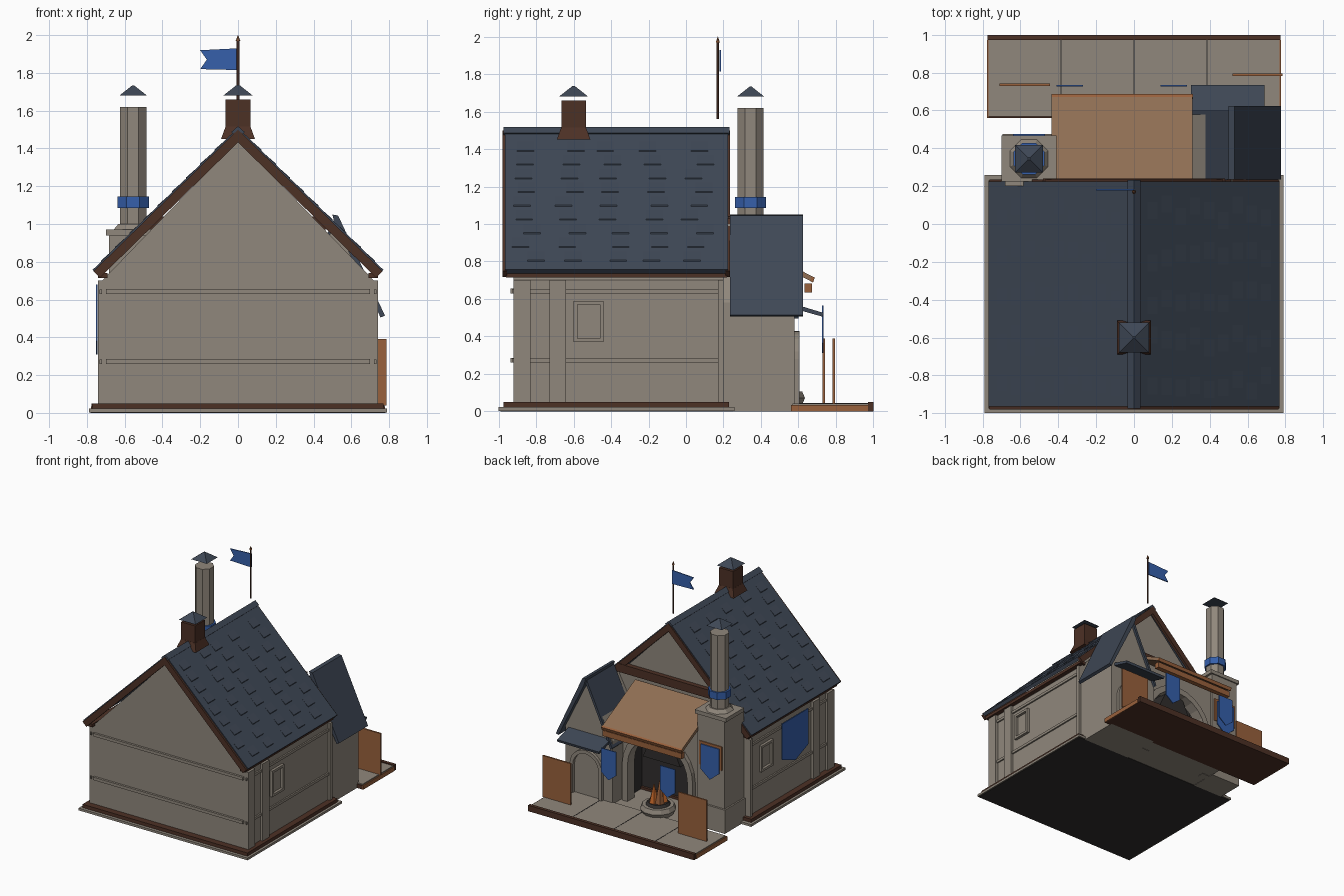
import bpy, bmesh, math, random
from mathutils import Matrix

if "Cube" in bpy.data.objects:
    bpy.data.objects.remove(bpy.data.objects["Cube"])
random.seed(4)


def material(name, r, g, b):
    m = bpy.data.materials.new(name)
    lin = [((c + 0.055) / 1.055) ** 2.4 for c in (r, g, b)]
    m.diffuse_color = (*lin, 1)
    m.use_nodes = True
    m.node_tree.nodes["Principled BSDF"].inputs["Base Color"].default_value = m.diffuse_color
    return m


STONE = material("stone", .565, .53, .485)
SLATE = material("slate", .245, .28, .335)
DARKWOOD = material("dark_wood", .30, .19, .145)
WOOD = material("warm_wood", .60, .38, .235)
CANOPY = material("canopy_wood", .56, .43, .325)
BLUE = material("blue_cloth", .21, .375, .67)
SOOT = material("soot", .19, .18, .175)
FLAME = material("flame", .80, .42, .17)


def finish(name, bm, mat):
    bmesh.ops.recalc_face_normals(bm, faces=bm.faces)
    me = bpy.data.meshes.new(name)
    bm.to_mesh(me)
    bm.free()
    me.materials.append(mat)
    ob = bpy.data.objects.new(name, me)
    bpy.context.collection.objects.link(ob)
    return ob


def prism(name, pts, axis, a, b, mat):
    """Extrude a 2D outline along an axis from a to b."""
    place = {"x": lambda p, d: (d, p[0], p[1]),
             "y": lambda p, d: (p[0], d, p[1]),
             "z": lambda p, d: (p[0], p[1], d)}[axis]
    bm = bmesh.new()
    lo = [bm.verts.new(place(p, a)) for p in pts]
    hi = [bm.verts.new(place(p, b)) for p in pts]
    bm.faces.new(lo)
    bm.faces.new(hi[::-1])
    for i in range(len(pts)):
        j = (i + 1) % len(pts)
        bm.faces.new((lo[i], lo[j], hi[j], hi[i]))
    return finish(name, bm, mat)


def box(name, x0, x1, y0, y1, z0, z1, mat):
    return prism(name, [(x0, y0), (x1, y0), (x1, y1), (x0, y1)], "z", z0, z1, mat)


def cone(name, x, y, z0, z1, r0, r1, n, mat):
    bm = bmesh.new()
    bmesh.ops.create_cone(bm, cap_ends=True, segments=n, radius1=r0, radius2=r1, depth=z1 - z0)
    bmesh.ops.transform(bm, verts=bm.verts, matrix=Matrix.Translation((x, y, (z0 + z1) / 2))
                        @ Matrix.Rotation(math.pi / n, 4, "Z"))
    return finish(name, bm, mat)


def chevron(cx, half, eave, apex, t):
    """Inverted V outline with vertical thickness t."""
    return [(cx - half, eave), (cx, apex), (cx + half, eave), (cx + half - t * .5, eave - t * .5),
            (cx, apex - t), (cx - half + t * .5, eave - t * .5)]


def arch(cx, r, spring, n=12):
    return [(cx + r * math.cos(math.pi * i / n), spring + r * math.sin(math.pi * i / n))
            for i in range(n + 1)]


def arch_band(cx, r0, r1, spring, base):
    return ([(cx + r1, base)] + arch(cx, r1, spring) + [(cx - r1, base), (cx - r0, base)]
            + arch(cx, r0, spring)[::-1] + [(cx + r0, base)])


def banner(x0, x1, top, side, tip):
    return [(x0, top), (x1, top), (x1, side), ((x0 + x1) / 2, tip), (x0, side)]


S2 = math.sqrt(2)

# Foundation
box("ground_plate", -.78, .78, -.99, .25, 0, .004, SOOT)
box("foundation", -.79, .79, -1, .26, .003, .022, STONE)
box("sill", -.77, .77, -.975, .23, .022, .05, DARKWOOD)

# Main house body with gables
prism("house_walls", [(-.72, .02), (.72, .02), (.72, .70), (0, 1.445), (-.72, .70)],
      "y", -.92, .20, STONE)

# Wall rails, posts and windows
for z in (.26, .63):
    box("front_rail", -.70, .70, -.938, -.92, z, z + .025, STONE)
    for s in (-1, 1):
        box("side_rail", min(s * .72, s * .732), max(s * .72, s * .732), -.93, .19, z, z + .022, STONE)
for s in (-1, 1):
    a, b = sorted((s * .71, s * .742))
    for y0, y1 in ((-.92, -.83), (-.73, -.64), (.17, .20)):
        box("wall_post", a, b, y0, y1, .05, .70, STONE)
    yc = -.52 if s > 0 else -.03
    y0, y1, z0, z1 = yc - .08, yc + .08, .37, .59
    for n, q in (("window_left", (y0, y0 + .02, z0, z1)), ("window_right", (y1 - .02, y1, z0, z1)),
                 ("window_sill", (y0, y1, z0, z0 + .02)), ("window_head", (y0, y1, z1 - .02, z1))):
        box(n, a, b, *q, STONE)
    box("eave_board", min(s * .69, s * .74), max(s * .69, s * .74), -.96, .22, .715, .74, DARKWOOD)

# Main roof, barge boards, ridge
prism("main_roof", chevron(0, .77, .757, 1.51, .04), "y", -.965, .225, SLATE)
for y in (-.98, .212):
    prism("barge_board", chevron(0, .765, .75, 1.50, .068), "y", y, y + .024, DARKWOOD)
prism("ridge_cap", chevron(0, .035, 1.487, 1.518, .03), "y", -.975, .232, SLATE)
box("tie_beam", -.48, .48, .195, .24, .97, 1.04, DARKWOOD)

# Raised slates scattered in courses on both slopes
for s in (-1, 1):
    for row in range(9):
        x = .07 + row * .075
        z = 1.51 - x * .978
        for k in range(5):
            y = -.93 + k * .225 + random.uniform(0, .09)
            prism("roof_slate", [(s * x, z), (s * (x + .055), z - .054 + .006),
                                 (s * (x + .055), z - .06)], "y", y, y + .09, SLATE)

# Ridge chimney
cone("ridge_chimney_base", 0, -.6, 1.45, 1.515, .09 * S2, .066 * S2, 4, DARKWOOD)
cone("ridge_chimney", 0, -.6, 1.5, 1.66, .065 * S2, .065 * S2, 4, DARKWOOD)
cone("ridge_chimney_cap", 0, -.6, 1.68, 1.737, .078 * S2, .008, 4, SLATE)

# Flag
cone("flag_pole", 0, .17, 1.56, 1.985, .008, .008, 6, DARKWOOD)
cone("pole_tip", 0, .17, 1.97, 2.0, .012, .001, 6, WOOD)
prism("flag", [(0, 1.93), (-.2, 1.92), (-.165, 1.87), (-.2, 1.82), (0, 1.815)],
      "y", .178, .186, BLUE)

# Forge chimney
CX, CY = -.555, .345
box("chimney_plinth", -.695, -.415, .2, .475, 0, .2, STONE)
box("chimney_stack", -.682, -.428, .2, .458, .2, .94, STONE)
box("chimney_ledge", -.70, -.41, .225, .468, .94, .972, STONE)
cone("chimney_shoulder", CX, CY, .972, 1.0, .11, .085, 8, STONE)
cone("chimney_shaft", CX, CY, .99, 1.62, .075, .075, 8, STONE)
cone("chimney_band", CX, CY, 1.085, 1.145, .09, .09, 8, BLUE)
cone("chimney_cap", CX, CY, 1.68, 1.733, .073 * S2, .008, 4, SLATE)
box("banner_board", -.66, -.45, .455, .466, .52, .72, WOOD)
prism("chimney_banner", banner(-.64, -.47, .70, .49, .42), "y", .468, .476, BLUE)
prism("side_banner", banner(-.56, -.21, .68, .38, .31), "x", -.752, -.744, BLUE)

# Rear wing with steep gable
WX = .515
prism("wing_walls", [(.28, 0), (.72, 0), (.72, .58), (WX, 1.0), (.28, .56)], "y", .18, .58, STONE)
prism("wing_roof_left", [(WX, 1.04), (.27, .51), (.285, .495), (WX, .99)], "y", .235, .60, SLATE)
prism("wing_roof_right", [(WX - .015, 1.05), (WX + .015, 1.045), (.778, .515), (.755, .505), (WX, .99)],
      "y", .235, .625, SLATE)
prism("wing_awning", [(.57, .575), (.735, .525), (.73, .505), (.57, .55)], "x", .30, .69, SLATE)
prism("wing_arch", arch_band(WX, .12, .15, .28, .04), "y", .57, .605, STONE)

# Forge arch, hearth and canopy
AX = -.065
prism("forge_wall", [(.29, .80), (.29, 0), (AX + .28, 0)] + arch(AX, .28, .34)
      + [(AX - .28, 0), (-.43, 0), (-.43, .80)], "y", .38, .44, STONE)
prism("forge_arch", arch_band(AX, .28, .33, .34, .02), "y", .43, .475, STONE)
box("hearth_back", -.43, .29, .20, .21, .02, .80, SOOT)
box("hearth_left", -.43, -.40, .205, .38, .02, .80, SOOT)
box("hearth_right", .262, .285, .205, .38, .02, .80, SOOT)
box("hearth_floor", -.42, .285, .2, .57, .003, .03, STONE)
prism("hearth_hood", [(-.24, .42), (.11, .42), (.02, .62), (-.15, .62)], "y", .20, .42, SOOT)
FX, FY = -.09, .50
cone("fire_bowl_foot", FX, FY, .03, .07, .12, .14, 12, STONE)
cone("fire_bowl", FX, FY, .07, .105, .14, .125, 12, STONE)
cone("embers", FX, FY, .10, .125, .10, .08, 12, SOOT)
for i in range(5):
    a = i * math.tau / 5
    cone("flame", FX + .04 * math.cos(a), FY + .04 * math.sin(a), .11, .25 + .03 * (i % 3),
         .04, .004, 5, FLAME if i % 2 else WOOD)
prism("canopy", [(.235, .945), (.685, .715), (.675, .69), (.235, .915)], "x", -.435, .31, CANOPY)
box("canopy_beam", -.43, .31, .632, .672, .635, .682, WOOD)
prism("canopy_edge", [(.672, .722), (.688, .714), (.678, .688), (.662, .696)], "x", -.437, .312, WOOD)

# Porch platform
box("porch_frame", -.775, .775, .56, .978, 0, .033, DARKWOOD)
box("porch_lip", -.775, .775, .972, 1.0, 0, .05, DARKWOOD)
box("porch_side_left", -.778, -.77, .56, .972, 0, .035, WOOD)
box("porch_side_right", .77, .778, .56, .972, 0, .035, WOOD)
box("porch_paving", -.768, .768, .568, .972, .033, .042, STONE)
for x in (-.385, 0, .385):
    box("paving_joint", x - .003, x + .003, .57, .972, .035, .0435, SOOT)

# Standing wooden panels and hanging banners
box("panel_left", -.71, -.445, .73, .742, .04, .39, WOOD)
box("panel_right", .52, .785, .782, .796, .04, .39, WOOD)
for x in (-.41, .14):
    prism("hanging_banner", banner(x, x + .14, .565, .365, .31), "y", .727, .735, BLUE)
